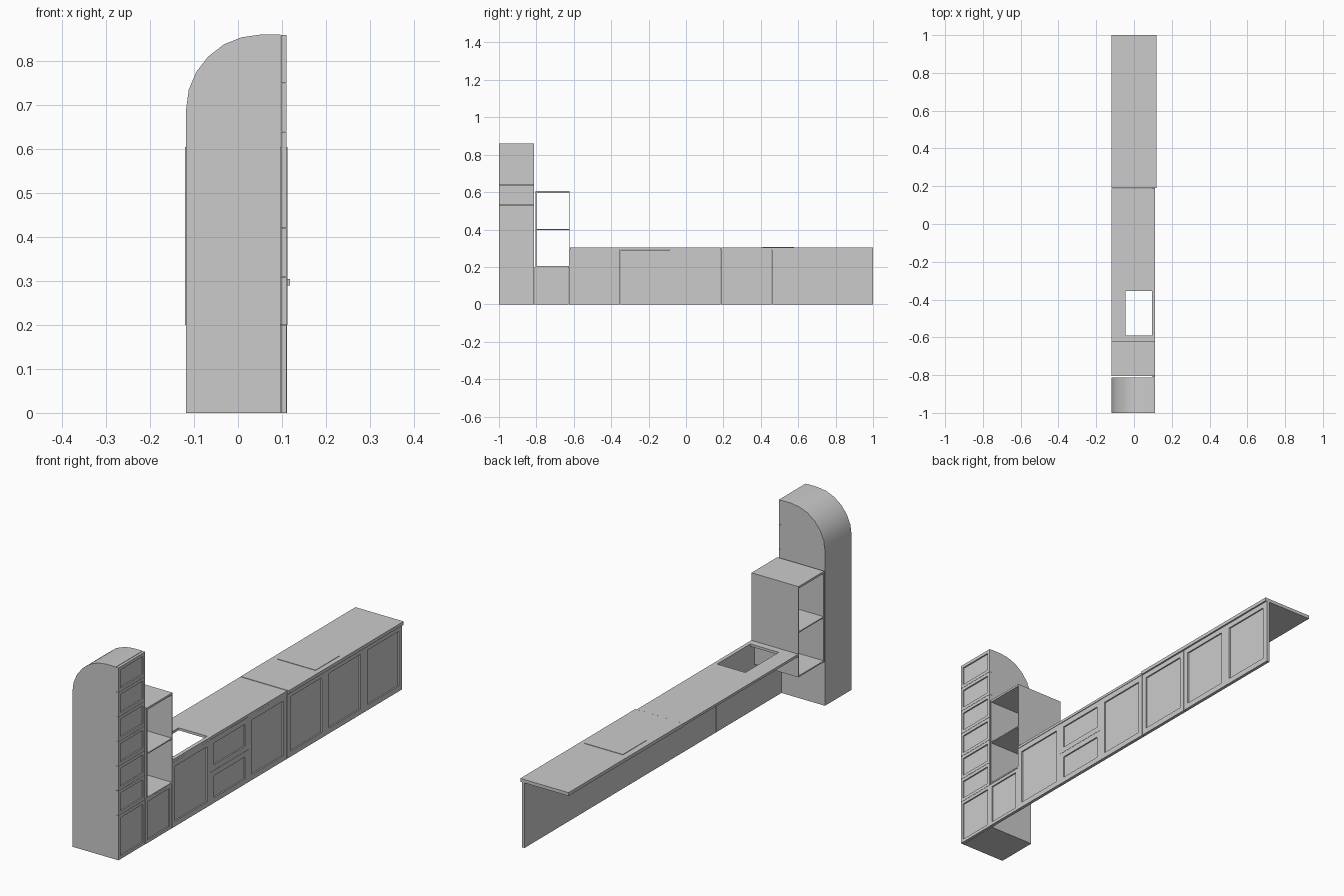
import bpy, bmesh

if "Cube" in bpy.data.objects:
    bpy.data.objects.remove(bpy.data.objects["Cube"])


def finish(name, bm):
    bmesh.ops.recalc_face_normals(bm, faces=bm.faces[:])
    mesh = bpy.data.meshes.new(name)
    bm.to_mesh(mesh)
    bm.free()
    obj = bpy.data.objects.new(name, mesh)
    bpy.context.collection.objects.link(obj)
    return obj


def box_bm(x, y, z):
    bm = bmesh.new()
    bmesh.ops.create_cube(bm, size=1)
    for v in bm.verts:
        v.co = [r[0] if c < 0 else r[1] for c, r in zip(v.co, (x, y, z))]
    return bm


def box(name, x, y, z):
    return finish(name, box_bm(x, y, z))


def front(name, y, z, margin, x=(0.097, 0.111), depth=0.006):
    """Cabinet front with a recessed panel on its +x side."""
    bm = box_bm(x, y, z)
    bm.normal_update()
    face = max(bm.faces, key=lambda f: f.calc_center_median().x)
    bmesh.ops.inset_region(bm, faces=[face], thickness=margin)
    ring = bmesh.ops.extrude_discrete_faces(bm, faces=[face])["faces"][0]
    bmesh.ops.translate(bm, vec=(-depth, 0, 0), verts=ring.verts[:])
    return finish(name, bm)


def slab_with_hole(name, x, y, z, hx, hy):
    bm = bmesh.new()

    def loop(a, b, h):
        return [bm.verts.new((p, q, h)) for p, q in
                ((a[0], b[0]), (a[1], b[0]), (a[1], b[1]), (a[0], b[1]))]
    loops = [loop(x, y, z[0]), loop(x, y, z[1]), loop(hx, hy, z[1]), loop(hx, hy, z[0])]
    for k in range(4):
        a, b = loops[k], loops[(k + 1) % 4]
        for i in range(4):
            j = (i + 1) % 4
            bm.faces.new((a[i], a[j], b[j], b[i]))
    return finish(name, bm)


# Tall cabinet with a curved back
profile = [(0.097, 0), (-0.118, 0), (-0.118, 0.69), (-0.112, 0.735), (-0.095, 0.775),
           (-0.068, 0.81), (-0.032, 0.838), (0.008, 0.854), (0.05, 0.86), (0.097, 0.86)]
bm = bmesh.new()
side = bm.faces.new([bm.verts.new((x, -1, z)) for x, z in profile])
ext = bmesh.ops.extrude_face_region(bm, geom=[side])["geom"]
bmesh.ops.translate(bm, vec=(0, 0.188, 0),
                    verts=[g for g in ext if isinstance(g, bmesh.types.BMVert)])
tower = finish("tall_cabinet", bm)
bpy.context.view_layer.objects.active = tower
tower.select_set(True)
bpy.ops.object.shade_smooth_by_angle(angle=0.6)

# Tall cabinet door and six drawers
front("tall_cabinet_door", (-1, -0.812), (0, 0.199), 0.02, (0.098, 0.11))
for i in range(6):
    z = 0.2 + 0.11 * i
    front(f"tall_cabinet_drawer_{i + 1}", (-1, -0.812), (z, z + 0.109), 0.02, (0.098, 0.11))

# Open shelf unit
sx, sy = (-0.12, 0.112), (-0.804, -0.622)
box("shelf_side_left", sx, (-0.804, -0.8), (0.2, 0.605))
box("shelf_side_right", sx, (-0.626, -0.622), (0.2, 0.605))
for name, z in (("shelf_bottom", (0.2, 0.206)), ("shelf_middle", (0.398, 0.403)),
                ("shelf_top", (0.596, 0.605))):
    box(name, sx, sy, z)
front("shelf_base_front", (-0.811, -0.627), (0, 0.199), 0.02)

# Base cabinet fronts
front("sink_door", (-0.625, -0.352), (0, 0.292), 0.033)
for i in range(2):
    front(f"base_drawer_{i + 1}", (-0.351, -0.086), (0.146 * i, 0.146 * i + 0.145), 0.033)
for i, y in enumerate((-0.085, 0.187, 0.459, 0.73)):
    front(f"base_door_{i + 1}", (y, y + 0.27), (0, 0.292), 0.034)

# Worktops and hob
slab_with_hole("sink_worktop", (-0.12, 0.112), (-0.621, 0.188), (0.293, 0.304),
               (-0.045, 0.095), (-0.59, -0.355))
box("hob_worktop", (-0.12, 0.118), (0.19, 1), (0.29, 0.305))
box("hob", (-0.093, 0.096), (0.41, 0.578), (0.304, 0.307))
